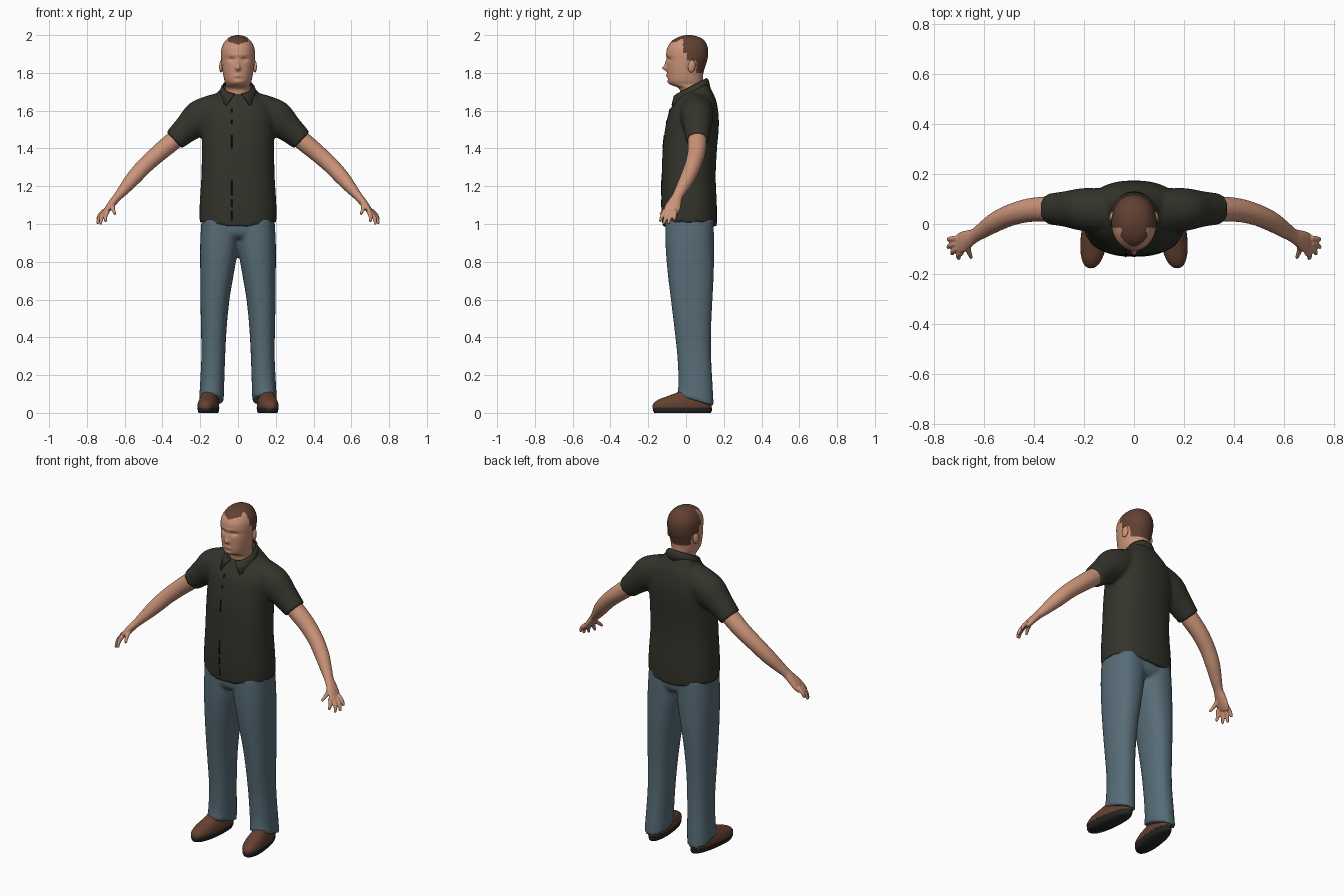
import bpy, bmesh, math
from mathutils import Vector, Matrix

cube = bpy.data.objects.get("Cube")
if cube:
    bpy.data.objects.remove(cube, do_unlink=True)


def material(name, r, g, b):
    m = bpy.data.materials.new(name)
    m.use_nodes = True
    m.diffuse_color = (r, g, b, 1)
    bsdf = m.node_tree.nodes["Principled BSDF"]
    bsdf.inputs["Base Color"].default_value = (r, g, b, 1)
    bsdf.inputs["Roughness"].default_value = 0.8
    return m


skin = material("skin", 0.6, 0.295, 0.19)
hair = material("brown hair", 0.12, 0.052, 0.032)
cloth = material("dark olive cloth", 0.034, 0.034, 0.025)
denim = material("blue denim", 0.095, 0.15, 0.185)
leather = material("brown leather", 0.13, 0.052, 0.03)
rubber = material("dark rubber", 0.018, 0.018, 0.015)
seam = material("black seam", 0.007, 0.007, 0.006)


def smooth_rows(rows, steps=6):
    """Catmull-Rom interpolation of rows of numbers."""
    pts = [rows[0]] + list(rows) + [rows[-1]]
    out = []
    for a, b, c, d in zip(pts, pts[1:], pts[2:], pts[3:]):
        for s in range(steps):
            t = s / steps
            out.append([q + 0.5 * t * (r - p + t * (2*p - 5*q + 4*r - w + t * (3*(q - r) + w - p)))
                        for p, q, r, w in zip(a, b, c, d)])
    return out + [list(rows[-1])]


def loft(bm, rings):
    """Skin a list of point rings and close both ends."""
    loops = [[bm.verts.new(p) for p in ring] for ring in rings]
    n = len(loops[0])
    for lo, hi in zip(loops, loops[1:]):
        for i in range(n):
            j = (i + 1) % n
            bm.faces.new((lo[i], lo[j], hi[j], hi[i]))
    bm.faces.new(loops[0][::-1])
    bm.faces.new(loops[-1])


def power(v, e):
    return math.copysign(abs(v) ** (2 / e), v)


def stack(bm, rows, n=48, e=2.3, side=1, lift=0.0):
    """Loft of level slices: z, front y, back y, low x, high x, tilt."""
    rings = []
    for k, (z, yf, yb, xa, xb, tilt) in enumerate(smooth_rows(rows)):
        ring = []
        for i in range(n):
            a = math.tau * i / n
            dy = (yb - yf) / 2 * power(math.cos(a), e)
            x = (xa + xb) / 2 + (xb - xa) / 2 * power(math.sin(a), e)
            up = lift * math.sin(a) ** 2 if k == 0 else 0
            ring.append((side * x, (yf + yb) / 2 + dy, z + tilt * dy + up))
        rings.append(ring)
    loft(bm, rings)


def tube(bm, rows, n=20, side=1):
    """Loft along a path: x, y, z, radius in the x-z plane, radius along y."""
    rows = smooth_rows(rows, 4)
    rings = []
    for k, (x, y, z, ra, rb) in enumerate(rows):
        before, after = rows[max(k - 1, 0)], rows[min(k + 1, len(rows) - 1)]
        t = (Vector(after[:3]) - Vector(before[:3])).normalized()
        u = Vector((0, 1, 0)).cross(t).normalized()
        v = t.cross(u)
        ring = []
        for i in range(n):
            a = math.tau * i / n
            p = Vector((x, y, z)) + u * ra * math.cos(a) + v * rb * math.sin(a)
            ring.append((side * p.x, p.y, p.z))
        rings.append(ring)
    loft(bm, rings)


def finish(name, bm, *mats, voxel=0, rounds=4):
    """Turn the bmesh into an object, optionally fusing its parts."""
    bmesh.ops.recalc_face_normals(bm, faces=bm.faces)
    for f in bm.faces:
        f.smooth = True
    me = bpy.data.meshes.new(name)
    bm.to_mesh(me)
    bm.free()
    for m in mats:
        me.materials.append(m)
    ob = bpy.data.objects.new(name, me)
    bpy.context.scene.collection.objects.link(ob)
    if voxel:
        fuse = ob.modifiers.new("fuse", "REMESH")
        fuse.mode = "VOXEL"
        fuse.voxel_size = voxel
        fuse.use_smooth_shade = True
        soften = ob.modifiers.new("soften", "SMOOTH")
        soften.factor = 0.5
        soften.iterations = rounds
    return ob


def wide(z, yf, yb, half, tilt=0.0):
    return (z, yf, yb, -half, half, tilt)


# Head and neck, with the face pushed out and in by soft bumps
bm = bmesh.new()
stack(bm, [wide(1.66, -.03, .1, .066), wide(1.715, -.035, .092, .066),
           wide(1.738, -.082, .09, .064), wide(1.76, -.097, .09, .072),
           wide(1.8, -.1, .092, .08), wide(1.84, -.102, .104, .086),
           wide(1.87, -.101, .113, .089), wide(1.9, -.104, .117, .09),
           wide(1.93, -.1, .116, .087), wide(1.96, -.083, .105, .074),
           wide(1.98, -.06, .087, .057), wide(1.993, -.03, .06, .036),
           wide(2.0, 0, .03, .01)], n=96, e=2.1)
# x, z, width, height, amount outwards
bumps = [(0, 1.825, .012, .012, .024), (0, 1.85, .009, .02, .01),
         (0, 1.785, .022, .008, .006), (0, 1.75, .02, .012, .004),
         (0, 1.768, .02, .006, -.004), (.035, 1.872, .017, .01, -.011),
         (-.035, 1.872, .017, .01, -.011), (0, 1.895, .05, .009, .003)]
for v in bm.verts:
    if v.co.y < -.02 and v.co.z > 1.735:
        x, y, z = v.co
        v.co.y -= sum(amt * math.exp(-((x - cx) / w) ** 2 - ((z - cz) / h) ** 2)
                      for cx, cz, w, h, amt in bumps)


def is_hair(c):
    if c.y > .055:
        return c.z > 1.8
    if c.y > .005:
        return c.z > 1.865
    if c.y > -.015:
        return c.z > 1.905
    return c.z > 1.95 + .3 * abs(c.x) and abs(c.x) < .05 - .3 * min(c.y + .03, 0)


for f in bm.faces:
    f.material_index = int(is_hair(f.calc_center_median()))
finish("head", bm, skin, hair)

# Ears
bm = bmesh.new()
for s in (-1, 1):
    place = (Matrix.Translation((s * .089, .03, 1.835)) @ Matrix.Rotation(s * .25, 4, "Z")
             @ Matrix.Rotation(-.15, 4, "X") @ Matrix.Diagonal((.01, .02, .033, 1)))
    bmesh.ops.create_uvsphere(bm, u_segments=16, v_segments=12, radius=1, matrix=place)
finish("ears", bm, skin)

# Shirt: body and short sleeves fused together
torso = [wide(.985, -.125, .163, .203), wide(1.1, -.131, .163, .203),
         wide(1.25, -.129, .157, .194), wide(1.4, -.123, .164, .191),
         wide(1.5, -.111, .173, .191), wide(1.58, -.094, .172, .19),
         wide(1.64, -.072, .16, .165, .1), wide(1.685, -.051, .136, .115, .25),
         wide(1.715, -.042, .112, .085, .45)]
bm = bmesh.new()
stack(bm, torso, n=64, e=2.35, lift=.035)
for s in (-1, 1):
    tube(bm, [(.06, .055, 1.635, .065, .075), (.12, .055, 1.612, .078, .085),
              (.2, .058, 1.562, .095, .086), (.27, .06, 1.505, .074, .072),
              (.338, .06, 1.443, .06, .062)], n=32, side=s)
finish("shirt", bm, cloth, voxel=.01)

# Collar: a folded band open at the front
bm = bmesh.new()
strips = []
count = 40
for i in range(count + 1):
    f = i / count
    strip = []
    for gap, rx, ry, leaf, drop in ((.2, .08, .08, 0, 0), (.35, .09, .09, .012, .012),
                                    (.62, .106, .1, .038, .055)):
        a = gap + (math.tau - 2 * gap) * f
        front = max(0, math.cos(a))
        strip.append(bm.verts.new((rx * math.sin(a),
                                   .03 - (ry + leaf * front) * math.cos(a),
                                   1.732 - .042 * math.cos(a) - drop * (1 + .3 * front))))
    strips.append(strip)
for p, q in zip(strips, strips[1:]):
    for k in range(2):
        bm.faces.new((p[k], p[k + 1], q[k + 1], q[k]))
collar = finish("collar", bm, cloth)
collar.modifiers.new("thickness", "SOLIDIFY").thickness = .006

# Front seam: broken dark dashes down the buttoned edge
profile = smooth_rows(torso)


def front_y(z):
    for lo, hi in zip(profile, profile[1:]):
        if lo[0] <= z <= hi[0]:
            t = (z - lo[0]) / (hi[0] - lo[0])
            return lo[1] + t * (hi[1] - lo[1])
    return profile[0][1]


bm = bmesh.new()
for low, high in ((1.02, 1.07), (1.09, 1.13), (1.15, 1.23), (1.4, 1.47),
                  (1.53, 1.55), (1.59, 1.61)):
    path = [low + (high - low) * k / 3 for k in range(4)]
    tube(bm, [(-.033, front_y(z) + .002, z, .004, .004) for z in path], n=8)
finish("shirt_seam", bm, seam)

# Trousers: hips and two legs fused together
bm = bmesh.new()
stack(bm, [wide(.925, -.085, .12, .15), wide(.96, -.108, .143, .192),
           wide(1.06, -.11, .146, .19)], n=64)
for s in (-1, 1):
    stack(bm, [(.065, -.048, .147, .076, .207, -.3), (.15, -.04, .141, .073, .201, -.1),
               (.3, -.046, .133, .068, .194, 0), (.45, -.062, .133, .06, .196, 0),
               (.6, -.08, .14, .045, .199, 0), (.75, -.098, .147, .02, .2, 0),
               (.9, -.109, .148, -.005, .2, 0), (1.03, -.11, .146, -.01, .193, 0)], side=s)
finish("trousers", bm, denim, voxel=.01)

# Bare arms with hands
for s, label in ((1, "left"), (-1, "right")):
    bm = bmesh.new()
    tube(bm, [(.27, .06, 1.505, .045, .045), (.34, .06, 1.442, .049, .05),
              (.42, .055, 1.375, .046, .047), (.49, .037, 1.312, .043, .043),
              (.55, .01, 1.247, .04, .04), (.6, -.022, 1.188, .031, .033),
              (.635, -.045, 1.147, .023, .028), (.658, -.057, 1.12, .021, .034),
              (.685, -.072, 1.085, .018, .042), (.706, -.084, 1.057, .012, .038)],
         n=32, side=s)
    # Base and tip of each finger, the thumb last
    for base, tip in (((.69, -.113, 1.07), (.7, -.139, 1.012)),
                      ((.703, -.097, 1.065), (.728, -.12, .998)),
                      ((.709, -.078, 1.065), (.744, -.094, 1.0)),
                      ((.708, -.058, 1.072), (.744, -.062, 1.02)),
                      ((.66, -.075, 1.11), (.65, -.136, 1.052))):
        mid = [(p + q) / 2 for p, q in zip(base, tip)]
        mid[0] += .007
        tube(bm, [(*base, .012, .012), (*mid, .011, .011), (*tip, .007, .007)], n=12, side=s)
    finish(label + "_arm", bm, skin, voxel=.004, rounds=3)

# Shoes: leather upper over a flat sole, toes turned slightly out
uppers = [(.022, -.176, .134, -.056, .056, 0), (.045, -.175, .134, -.057, .057, 0),
          (.068, -.15, .132, -.052, .052, 0), (.088, -.1, .13, -.045, .045, 0),
          (.11, -.04, .125, -.04, .04, 0)]
soles = [(0, -.168, .132, -.051, .051, 0), (.012, -.174, .137, -.056, .056, 0),
         (.028, -.176, .138, -.058, .058, 0)]
for s, label in ((1, "left"), (-1, "right")):
    for part, rows, mat in (("shoe", uppers, leather), ("sole", soles, rubber)):
        bm = bmesh.new()
        stack(bm, rows, n=40, e=2.3)
        for v in bm.verts:
            v.co.x = v.co.x * (.92 - .5 * v.co.y) + s * (.153 - .11 * v.co.y)
        finish(label + "_" + part, bm, mat)
